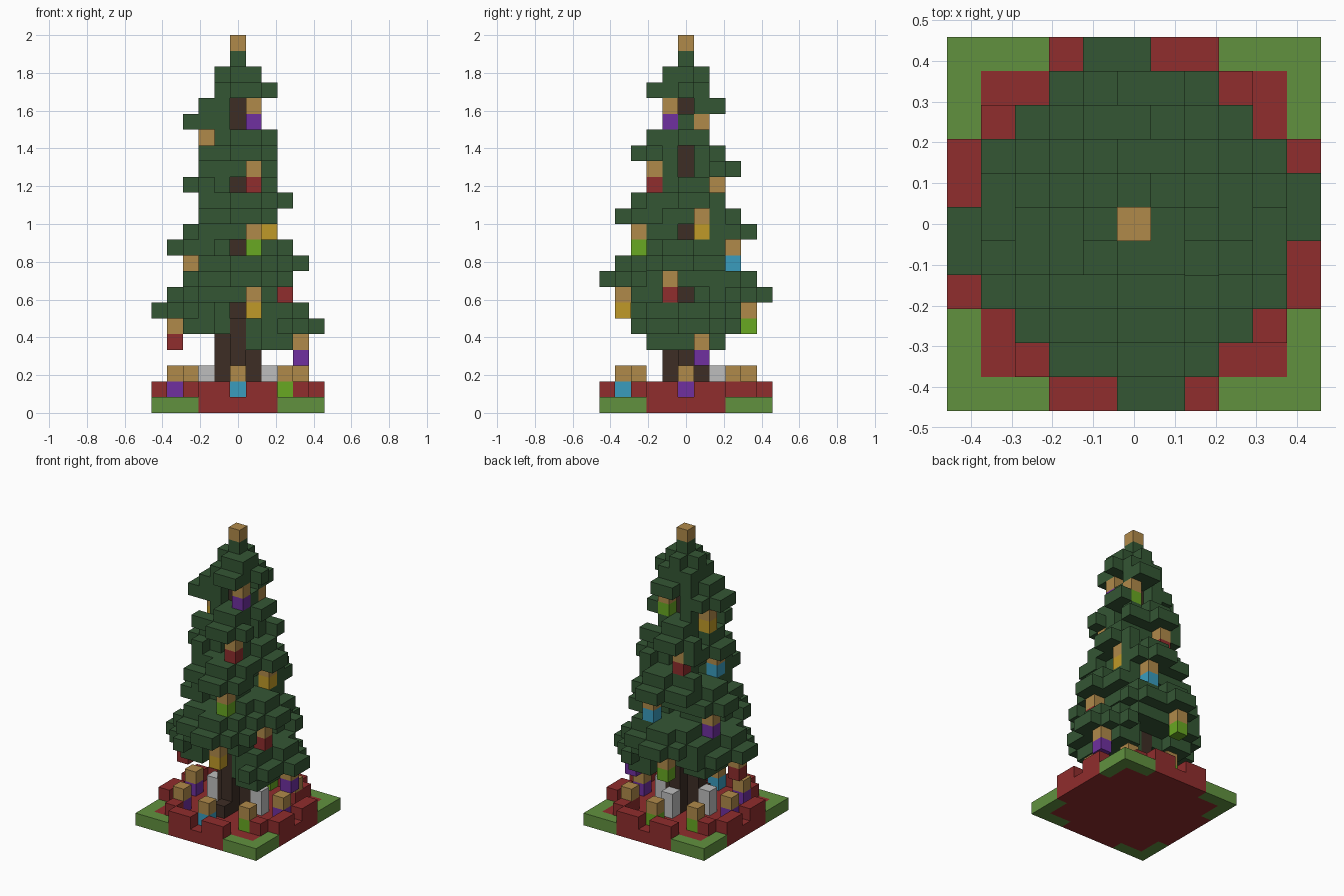
import bpy
import bmesh
from mathutils import Vector

cube = bpy.data.objects.get("Cube")
if cube:
    bpy.data.objects.remove(cube, do_unlink=True)

UNIT = 1 / 12      # edge of one block
HALF = 5           # blocks from centre to base edge
TOP = 23           # highest layer


def material(name, hex_code):
    def linear(c):
        return c / 12.92 if c <= 0.04045 else ((c + 0.055) / 1.055) ** 2.4
    rgb = [linear(v / 255) for v in bytes.fromhex(hex_code)]
    mat = bpy.data.materials.new(name)
    mat.use_nodes = True
    mat.diffuse_color = (*rgb, 1)
    bsdf = mat.node_tree.nodes["Principled BSDF"]
    bsdf.inputs["Base Color"].default_value = (*rgb, 1)
    bsdf.inputs["Roughness"].default_value = 0.9
    return mat


MATS = {name: material(name, code) for name, code in {
    "needle green": "345634", "grass green": "61913F", "red": "902D2D",
    "gold": "B08A4A", "bark brown": "3D2D25", "pale grey": "BEBEBE",
    "yellow": "C09A28", "lime": "68A822", "purple": "7030A0",
    "cyan": "3A9CBE"}.items()}

blocks = {}        # cell -> (part, colour)


def put(part, colour, x, y, z, replace=True):
    if replace or (x, y, z) not in blocks:
        blocks[(x, y, z)] = (part, colour)


def turn(x, y, times):
    for _ in range(times):
        x, y = -y, x
    return x, y


# Square base: grass corners around a red cloth
SPAN = range(-HALF, HALF + 1)
for x in SPAN:
    for y in SPAN:
        if max(abs(x), abs(y)) == HALF and min(abs(x), abs(y)) > 2:
            put("grass_corners", "grass green", x, y, 0)
        else:
            put("cloth", "red", x, y, 0)

# Raised cloth hem, repeated on the four sides
for k in range(4):
    for x, y in ((5, -2), (5, -1), (5, 1), (5, 2), (4, -3)):
        put("cloth_hem", "red", *turn(x, y, k), 1)

# Trunk: thick cross below, single column above
for z in range(1, TOP - 1):
    put("trunk", "bark brown", 0, 0, z)
    if z < 6:
        for k in range(4):
            put("trunk", "bark brown", *turn(1, 0, k), z)
put("trunk", "bark brown", 0, -2, 1)

# Presents around the trunk
straight = ["purple", "lime", "purple", "cyan"]
diagonal = ["red", "lime", "purple", "lime"]
for k in range(4):
    for spot, colour in (((4, 0), straight[k]), ((3, 3), diagonal[k])):
        x, y = turn(*spot, k)
        put("presents", colour, x, y, 1)
        put("present_tops", "gold", x, y, 2)
for k in range(3):
    for z in (1, 2):
        put("pale_presents", "pale grey", *turn(2, 0, k), z)


def wedge(z, quarter, reach, width, side, pointed=True):
    """One fan of needles growing out from the trunk."""
    for d in range(1, reach + 1):
        if pointed and d == reach:
            across = (0, side)
        else:
            w = min(d, width)
            if pointed and d == reach - 1:
                w = min(w, 2)
            across = range(-w, w + 1)
        for s in across:
            put("foliage", "needle green", *turn(d, s, quarter), z, replace=False)


# Branches climb the trunk in a repeating order of directions
ORDER = (0, 2, 1, 3)
REACH = [5] * 4 + [4] * 4 + [3] * 4 + [2, 3, 2, 2]
BAUBLES = ["purple", "red", "lime", "yellow", "red", "purple", "cyan", "lime",
           "yellow", "cyan", "red", "red", None, "yellow", "lime", "purple"]
MIRRORED = {4, 5, 6, 14}
branches = []
for i, reach in enumerate(REACH):
    side = -1 if i in MIRRORED else 1
    branches.append((i + 5, ORDER[i % 4], reach, side, BAUBLES[i]))

# Baubles hang below the branch tips
for z, quarter, reach, side, colour in branches:
    if colour:
        offset = 0 if z == 18 else side
        x, y = turn(reach - 1, offset, quarter)
        put("baubles", colour, x, y, z - 2)
        put("bauble_caps", "gold", x, y, z - 1)

# Needles: small fan below, full fan, shorter fan above
for z, quarter, reach, side, colour in branches:
    width = max(reach - 2, min(reach - 1, 2))
    if z == 18:
        width = 1
    wedge(z, quarter, reach, width, side)
    wedge(z + 1, quarter, reach - 1, width, side)
    wedge(z - 1, quarter, reach - 2, max(reach - 3, 1), side, pointed=False)

# Crown and topper
for x in (-1, 0, 1):
    for y in (-1, 0, 1):
        for z in (20, 21):
            if z == 20 or x * y == 0:
                put("foliage", "needle green", x, y, z)
put("foliage", "needle green", 2, 0, 20)
put("foliage", "needle green", 0, 0, TOP - 1)
put("topper", "gold", 0, 0, TOP)


# Build each part from the outer faces of its blocks
AXES = [Vector(a) for a in ((1, 0, 0), (0, 1, 0), (0, 0, 1))]


def build(part):
    colours = sorted({c for p, c in blocks.values() if p == part})
    bm = bmesh.new()
    for cell, (owner, colour) in blocks.items():
        if owner != part:
            continue
        centre = Vector(cell) + AXES[2] / 2
        for i in range(3):
            for sign in (-1, 1):
                n = AXES[i] * sign
                if tuple(int(v) for v in Vector(cell) + n) in blocks:
                    continue
                u = AXES[(i + 1) % 3]
                v = n.cross(u)
                corners = [centre + (n + a * u + b * v) / 2
                           for a, b in ((-1, -1), (1, -1), (1, 1), (-1, 1))]
                face = bm.faces.new([bm.verts.new(c * UNIT) for c in corners])
                face.material_index = colours.index(colour)
    bmesh.ops.remove_doubles(bm, verts=bm.verts, dist=UNIT / 100)
    mesh = bpy.data.meshes.new(part)
    bm.to_mesh(mesh)
    bm.free()
    for colour in colours:
        mesh.materials.append(MATS[colour])
    bpy.context.collection.objects.link(bpy.data.objects.new(part, mesh))


for part in sorted({p for p, c in blocks.values()}):
    build(part)
